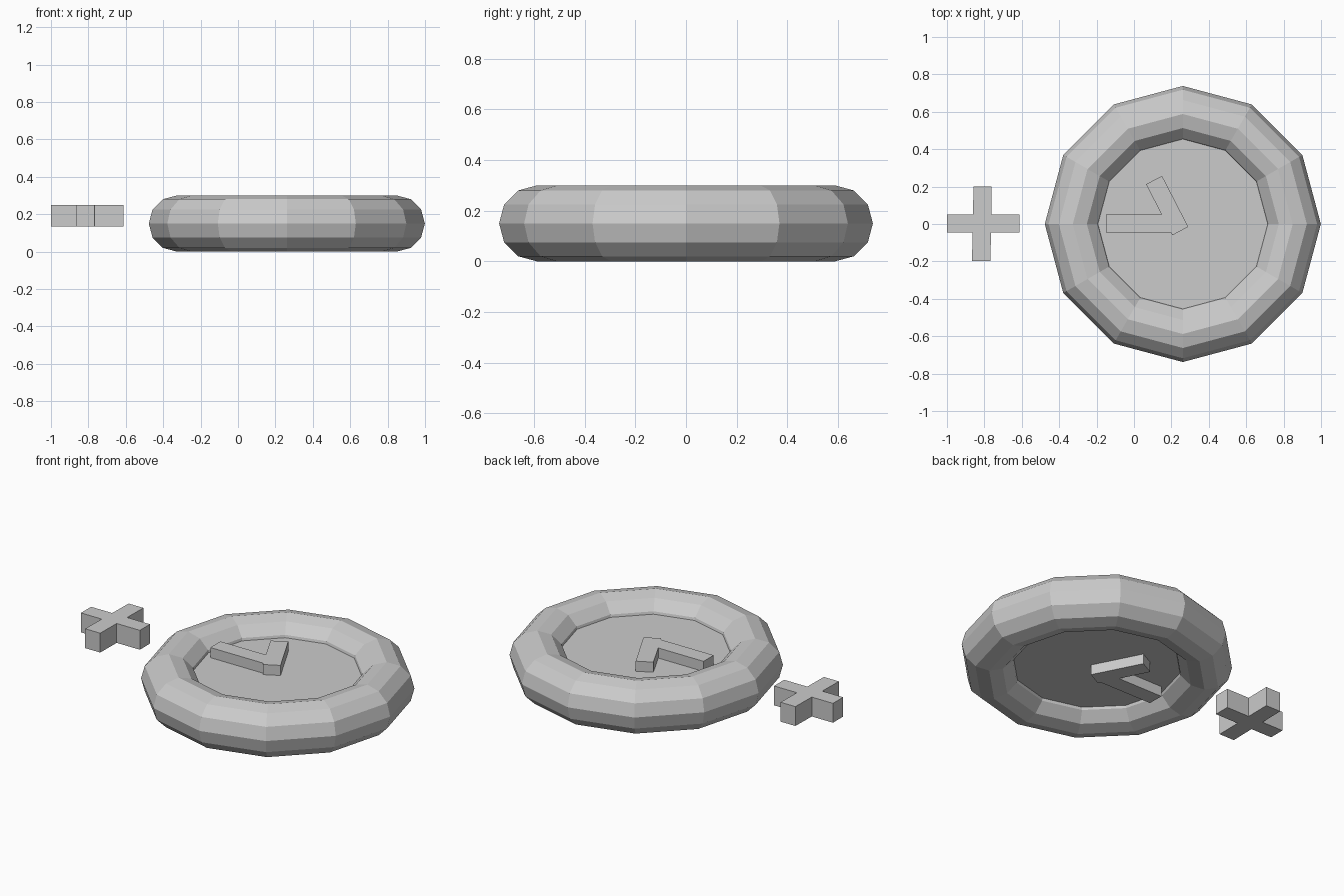
import bpy, bmesh

if "Cube" in bpy.data.objects:
    bpy.data.objects.remove(bpy.data.objects["Cube"])

CX, CZ = 0.261, 0.15


def prism(name, outline, z0, z1):
    """Extrude a flat outline from z0 up to z1."""
    bm = bmesh.new()
    face = bm.faces.new([bm.verts.new((x, y, z0)) for x, y in outline])
    top = bmesh.ops.extrude_face_region(bm, geom=[face])["geom"]
    bmesh.ops.translate(bm, vec=(0, 0, z1 - z0),
                        verts=[v for v in top if isinstance(v, bmesh.types.BMVert)])
    bmesh.ops.recalc_face_normals(bm, faces=bm.faces)
    mesh = bpy.data.meshes.new(name)
    bm.to_mesh(mesh)
    bm.free()
    obj = bpy.data.objects.new(name, mesh)
    bpy.context.collection.objects.link(obj)
    return obj


# Faceted round rim
bpy.ops.mesh.primitive_torus_add(major_segments=12, minor_segments=12,
                                 major_radius=0.588, minor_radius=0.15,
                                 location=(CX, 0, CZ))
bpy.context.object.name = "rim"

# Flat plate filling the rim
bpy.ops.mesh.primitive_cylinder_add(vertices=12, radius=0.46, depth=0.12,
                                    location=(CX, 0, CZ))
bpy.context.object.name = "face_plate"

# Bent pointer passing through the plate, raised on both sides
prism("pointer", [(-0.15, -0.045), (0.197, -0.045), (0.206, -0.06), (0.29, -0.015),
                  (0.15, 0.257), (0.065, 0.213), (0.147, 0.05), (-0.15, 0.05)],
      CZ - 0.12, CZ + 0.12)

# Separate cross piece with a slightly leaning upright
prism("cross", [(-1.0, -0.045), (-0.863, -0.045), (-0.866, -0.197), (-0.767, -0.197),
                (-0.765, -0.045), (-0.613, -0.045), (-0.613, 0.05), (-0.763, 0.05),
                (-0.761, 0.2), (-0.858, 0.2), (-0.861, 0.05), (-1.0, 0.05)],
      0.133, 0.248)
